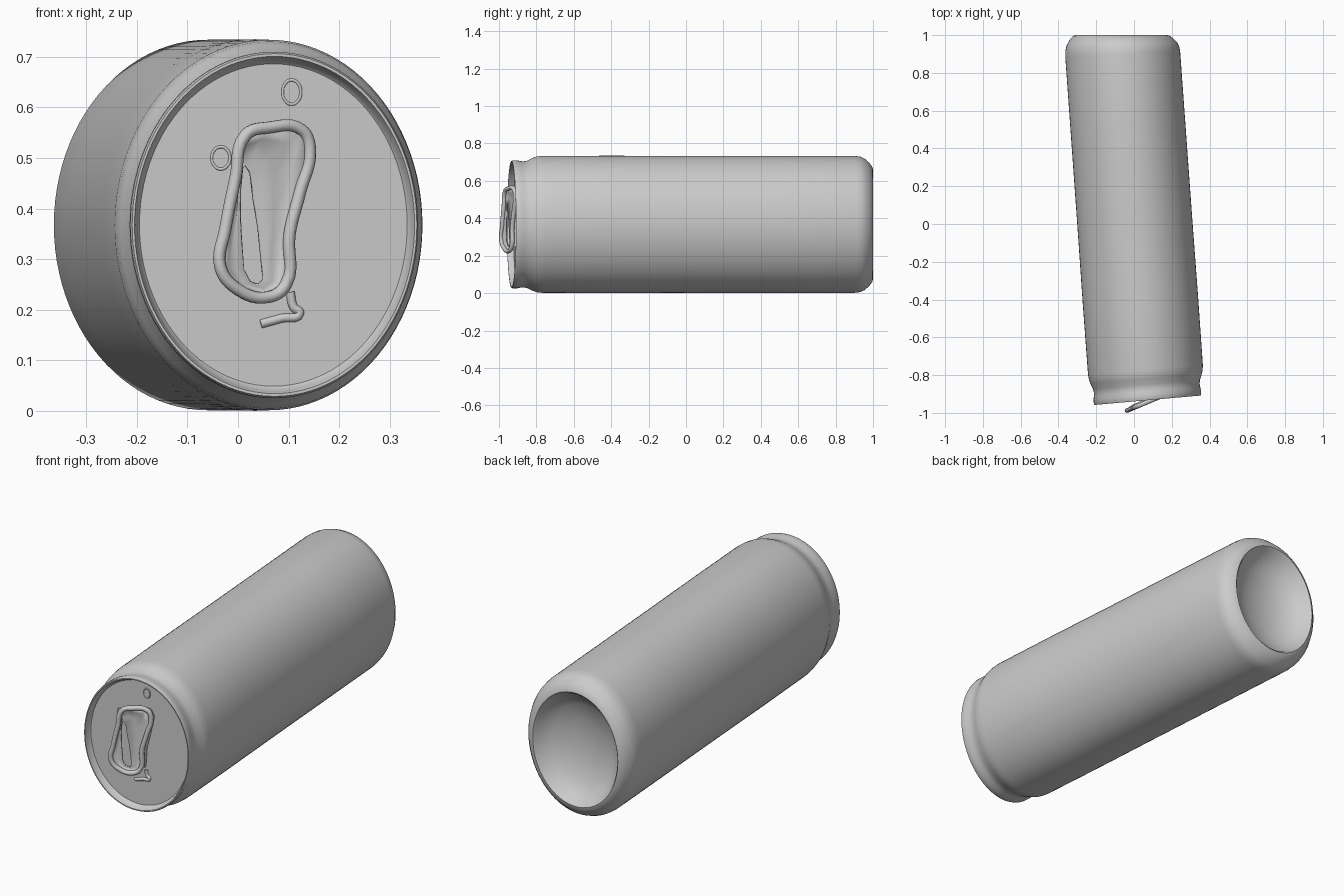
import bpy, bmesh, math

if "Cube" in bpy.data.objects:
    bpy.data.objects.remove(bpy.data.objects["Cube"])

RX, RZ, CZ = 0.304, 0.366, 0.3675   # slightly squashed round section
SEG = 96


def centre_x(t):
    return 0.005 - 0.072 * t


def end_slope(t):
    # front end is square to the leaning axis, back end faces straight back
    return 0.0885 - 0.02 * (t + 0.93) if t < 0.9 else 0.052 * max(0, (1 - t) / 0.1)


def place(r, t, a):
    u = RX * r * math.cos(a)
    return (centre_x(t) + u, t + end_slope(t) * u, CZ + RZ * r * math.sin(a))


def lid_y(x):
    return -0.90 + 0.0885 * (x - 0.07)


def tab_y(x):
    return -0.987 + 0.42 * (x + 0.035)


def finish(name, bm, angle=40):
    bmesh.ops.recalc_face_normals(bm, faces=bm.faces)
    me = bpy.data.meshes.new(name)
    bm.to_mesh(me)
    bm.free()
    ob = bpy.data.objects.new(name, me)
    bpy.context.collection.objects.link(ob)
    select(ob)
    bpy.ops.object.shade_smooth_by_angle(angle=math.radians(angle))
    return ob


def select(ob):
    bpy.ops.object.select_all(action='DESELECT')
    ob.select_set(True)
    bpy.context.view_layer.objects.active = ob


def bridge(bm, a, b):
    n = max(len(a), len(b))
    for i in range(n):
        j = (i + 1) % n
        if len(a) == 1:
            bm.faces.new((a[0], b[i], b[j]))
        elif len(b) == 1:
            bm.faces.new((a[i], a[j], b[0]))
        else:
            bm.faces.new((a[i], a[j], b[j], b[i]))


def tube(name, pts, radius, closed):
    cu = bpy.data.curves.new(name, 'CURVE')
    cu.dimensions = '3D'
    cu.bevel_depth = radius
    cu.bevel_resolution = 3
    cu.resolution_u = 6
    cu.use_fill_caps = True
    sp = cu.splines.new('BEZIER')
    sp.bezier_points.add(len(pts) - 1)
    for bp, p in zip(sp.bezier_points, pts):
        bp.co = p
        bp.handle_left_type = bp.handle_right_type = 'AUTO'
    sp.use_cyclic_u = closed
    ob = bpy.data.objects.new(name, cu)
    bpy.context.collection.objects.link(ob)
    select(ob)
    bpy.ops.object.convert(target='MESH')
    bpy.ops.object.shade_smooth_by_angle(angle=math.radians(50))
    return ob


# Can body: lid, rolled rim, neck, wall, tapered foot and hollow base
profile = [(0, -.90), (.87, -.90), (.885, -.905), (.90, -.925), (.91, -.933),
           (.925, -.933), (.935, -.925), (.935, -.905), (.925, -.885), (.92, -.87),
           (.93, -.85), (.97, -.82), (.99, -.80), (1, -.77), (1.003, -.4), (1, 0),
           (1, .5), (1, .9), (.99, .93), (.96, .955), (.90, .98), (.84, .996),
           (.80, 1.0), (.77, .99), (.72, .96), (.55, .92), (.30, .895), (0, .885)]
bm = bmesh.new()
rings = []
for r, t in profile:
    n = SEG if r else 1
    rings.append([bm.verts.new(place(r, t, 2 * math.pi * i / SEG)) for i in range(n)])
for a, b in zip(rings, rings[1:]):
    bridge(bm, a, b)
finish("can_body", bm)

# Pull tab: rolled edge around a dished plate with a finger slot
edge = [(.015, .545), (.06, .56), (.125, .556), (.142, .52), (.122, .43), (.102, .35),
        (.095, .25), (.06, .225), (0, .24), (-.035, .285), (-.025, .36), (-.005, .46)]
slot = [(.008, .48), (.014, .485), (.024, .47), (.03, .42), (.04, .36), (.046, .30),
        (.05, .26), (.04, .25), (.025, .255), (.012, .28), (.006, .36), (.004, .43)]
tube("tab_edge", [(x, tab_y(x), z) for x, z in edge], 0.012, True)

bm = bmesh.new()
loops = []
for f, dip in ((0, 0), (.3, .012), (.65, .016), (1, .010)):
    loop = []
    for (x0, z0), (x1, z1) in zip(edge, slot):
        x, z = x0 + (x1 - x0) * f, z0 + (z1 - z0) * f
        loop.append(bm.verts.new((x, min(tab_y(x) + dip, lid_y(x) - .004), z)))
    loops.append(loop)
for a, b in zip(loops, loops[1:]):
    bridge(bm, a, b)
plate = finish("tab_plate", bm, 60)
sol = plate.modifiers.new("thickness", 'SOLIDIFY')
sol.thickness = 0.006
sol.offset = 0

# Hinge web joining the low side of the tab to the lid
bm = bmesh.new()
top, low = [], []
for x, z in edge[1:7]:
    top.append(bm.verts.new((x, tab_y(x), z)))
    low.append(bm.verts.new((x + .008, lid_y(x) + .004, z)))
for i in range(len(top) - 1):
    bm.faces.new((top[i], top[i + 1], low[i + 1], low[i]))
finish("tab_hinge_web", bm, 60)

# Pressed details on the lid: score ridge and two small dimples
ridge = [(.045, .172), (.085, .183), (.122, .193), (.11, .205), (.103, .235)]
tube("score_ridge", [(x, lid_y(x), z) for x, z in ridge], 0.009, False)
for i, (cx, cz, rx, rz) in enumerate([(.106, .63, .018, .024), (-.034, .50, .018, .022)]):
    pts = [(cx + rx * math.cos(k * math.pi / 4), lid_y(cx), cz + rz * math.sin(k * math.pi / 4))
           for k in range(8)]
    tube("lid_dimple_%d" % (i + 1), pts, 0.003, True)
